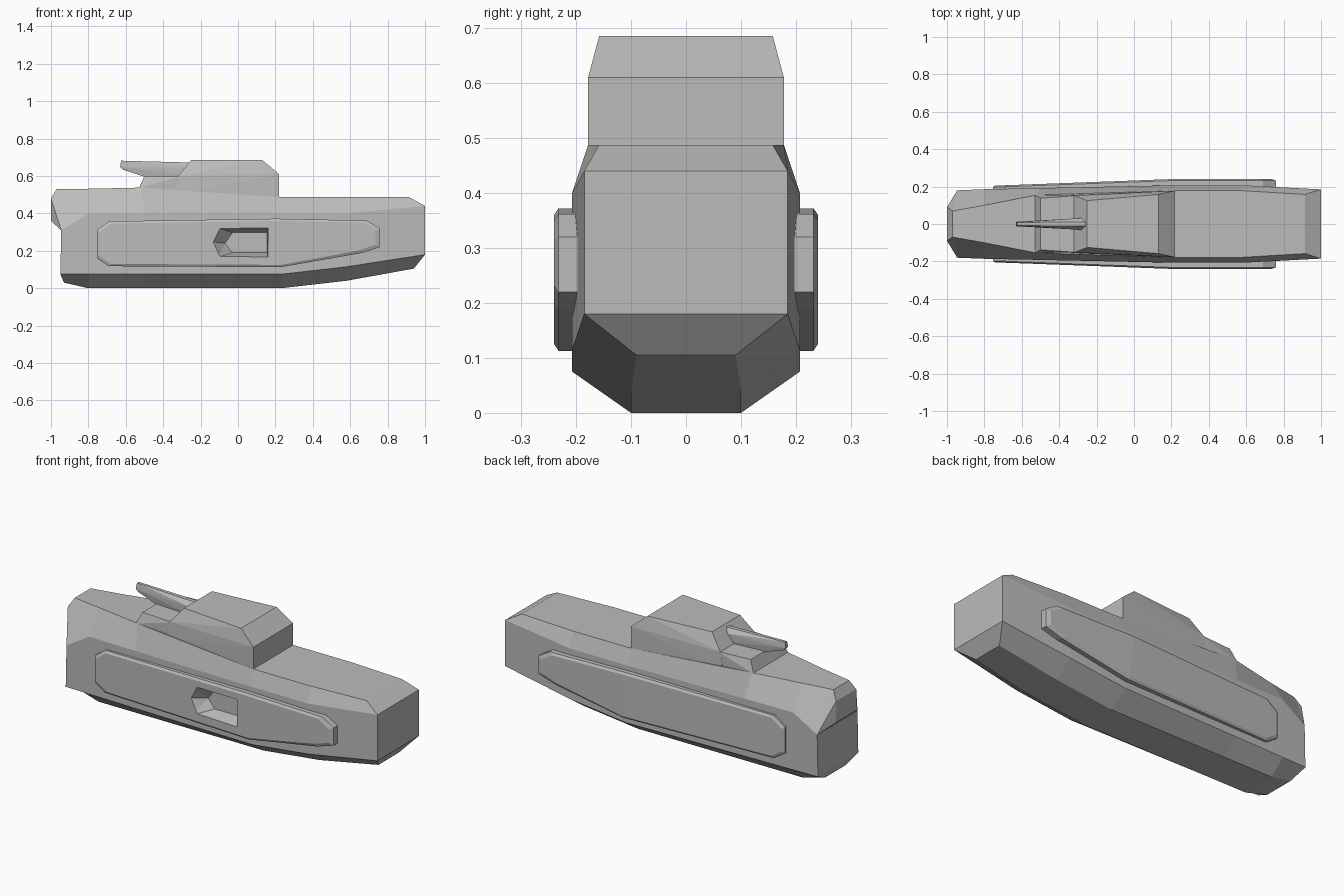
import bpy
import bmesh
from mathutils import Vector

old = bpy.data.objects.get("Cube")
if old:
    bpy.data.objects.remove(old, do_unlink=True)

grey = bpy.data.materials.new("plain_grey")
grey.use_nodes = True
colour = (0.5, 0.5, 0.5, 1)
grey.diffuse_color = colour
shader = next(n for n in grey.node_tree.nodes if n.type == "BSDF_PRINCIPLED")
shader.inputs["Base Color"].default_value = colour
shader.inputs["Roughness"].default_value = 0.7


def finish(name, bm):
    bmesh.ops.recalc_face_normals(bm, faces=bm.faces)
    mesh = bpy.data.meshes.new(name)
    bm.to_mesh(mesh)
    bm.free()
    mesh.materials.append(grey)
    obj = bpy.data.objects.new(name, mesh)
    bpy.context.collection.objects.link(obj)
    return obj


def hull(name, points, mirror=True):
    """Convex solid around points, mirrored across y when asked."""
    bm = bmesh.new()
    for x, y, z in points:
        bm.verts.new((x, y, z))
        if mirror:
            bm.verts.new((x, -y, z))
    out = bmesh.ops.convex_hull(bm, input=bm.verts)
    loose = [v for v in bm.verts if not v.link_faces]
    bmesh.ops.delete(bm, geom=loose, context="VERTS")
    bmesh.ops.dissolve_limit(bm, angle_limit=0.01, verts=bm.verts, edges=bm.edges)
    return finish(name, bm)


# Main body: each station holds keel, lower side, upper side and deck points
stations = [
    [(-.93, .09, .03), (-.95, .18, .075), (-.945, .18, .31), (-.97, .07, .53)],
    [(-.8, .1, 0), (-.8, .184, .075), (-.8, .186, .40), (-.8, .10, .532)],
    [(-.5, .1, 0), (-.5, .191, .075), (-.5, .192, .40), (-.52, .155, .538)],
    [(.23, .1, 0), (.23, .207, .075), (.22, .207, .40), (.22, .178, .487)],
    [(.58, .1, .04), (.58, .207, .115), (.58, .207, .40), (.58, .178, .487)],
    [(.94, .09, .105), (1, .185, .18), (1, .185, .44), (.915, .158, .487)],
]
bm = bmesh.new()
rings = []
for lanes in stations:
    right = [bm.verts.new((x, -y, z)) for x, y, z in lanes]
    left = [bm.verts.new(p) for p in reversed(lanes)]
    rings.append(right + left)
for a, b in zip(rings, rings[1:]):
    for i in range(8):
        j = (i + 1) % 8
        bm.faces.new((a[i], a[j], b[j], b[i]))
for ring in (rings[0], rings[-1]):
    for i in range(3):
        bm.faces.new((ring[i], ring[i + 1], ring[6 - i], ring[7 - i]))
body = finish("main_body", bm)

# Overhanging end
hull("end_overhang", [(-.945, .18, .31), (-1, .09, .36), (-1, .09, .48),
                      (-.97, .07, .53), (-.8, .09, .53), (-.8, .17, .35)])

# Raised housing and lower step
hull("upper_housing", [(.22, .178, .45), (.22, .178, .61), (.13, .158, .685),
                       (-.25, .125, .685), (-.32, .152, .60), (-.34, .155, .50)])
hull("housing_step", [(-.53, .155, .535), (-.5, .138, .60), (-.30, .152, .60),
                      (-.30, .152, .50), (-.53, .15, .50)])

# Tapered spur above the step
hull("tapered_spur", [(-.63, .012, .65), (-.625, .008, .682), (-.615, .010, .634),
                      (-.50, .014, .596), (-.25, .033, .60), (-.25, .033, .645),
                      (-.25, .012, .672)])

# Side panels: bevelled plates following the taper of the body
outline = [(-.755, .16), (-.755, .31), (-.69, .358), (.2, .372), (.69, .362),
           (.76, .32), (.76, .22), (.66, .188), (.23, .113), (-.69, .118)]


def panel_y(x):
    return .205 + .035 * min(1, max(0, (x + .75) / .95))


def side_panel(name, side):
    bm = bmesh.new()
    centre = Vector((0, .24))
    layers = []
    for kind in ("inner", "base", "face"):
        ring = []
        for x, z in outline:
            y = panel_y(x) - (.05 if kind == "inner" else .008)
            if kind == "face":
                y = panel_y(x)
                x -= .024 if x > .5 else (-.012 if x < -.5 else 0)
                z += .012 if z < centre.y else -.012
            ring.append(bm.verts.new((x, side * y, z)))
        layers.append(ring)
    count = len(outline)
    for a, b in zip(layers, layers[1:]):
        for i in range(count):
            j = (i + 1) % count
            bm.faces.new((a[i], a[j], b[j], b[i]))
    # Split each cap where the taper ends
    for ring in (layers[0], layers[-1]):
        bm.faces.new(ring[3:9])
        bm.faces.new(ring[:4] + ring[8:])
    return finish(name, bm)


side_panel("left_side_panel", 1)
right_panel = side_panel("right_side_panel", -1)

# Sloped pocket cut through the right panel into the body
mouth = [(-.15, .25), (-.11, .325), (.16, .325), (.16, .165), (-.11, .165)]
floor = [(-.07, .24), (-.03, .297), (.155, .297), (.155, .19), (-.03, .19)]
cutter = hull("pocket_cutter", [(x, -.245, z) for x, z in mouth]
              + [(x, -.165, z) for x, z in floor], mirror=False)
cutter.hide_render = True
cutter.hide_viewport = True
cutter.display_type = "WIRE"
for part in (body, right_panel):
    cut = part.modifiers.new("pocket", "BOOLEAN")
    cut.operation = "DIFFERENCE"
    cut.solver = "EXACT"
    cut.object = cutter
